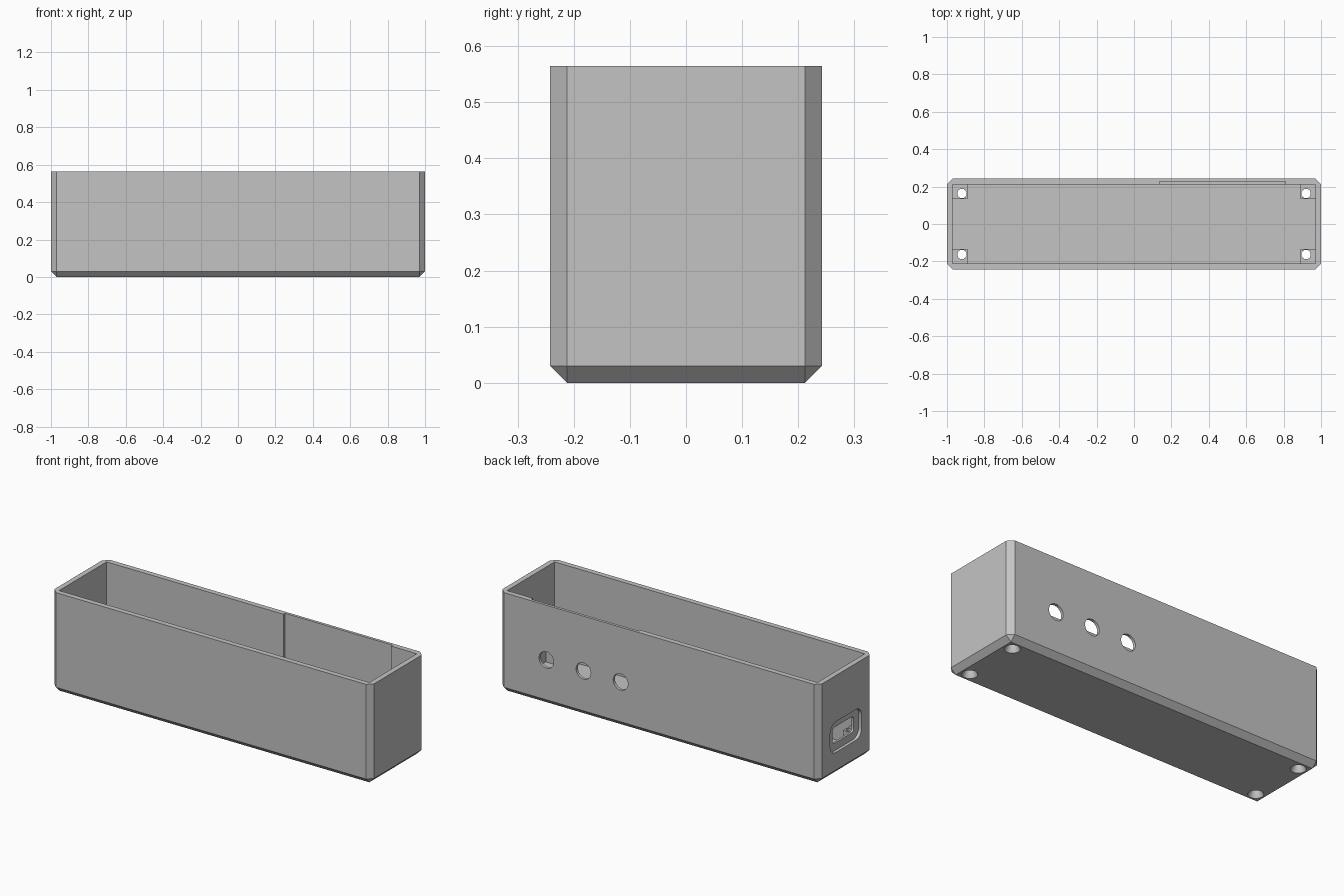
import bpy
import bmesh
import math
from mathutils import Matrix, Vector

default = bpy.data.objects.get("Cube")
if default:
    bpy.data.objects.remove(default, do_unlink=True)

grey = bpy.data.materials.new("plain grey")
grey.use_nodes = True
grey.diffuse_color = (0.55, 0.55, 0.55, 1)
grey.node_tree.nodes["Principled BSDF"].inputs["Base Color"].default_value = (0.55, 0.55, 0.55, 1)

HX, HY, HZ = 1.0, 0.242, 0.565   # half length, half depth, height
WALL = 0.03


def to_object(name, bm):
    bmesh.ops.recalc_face_normals(bm, faces=bm.faces)
    mesh = bpy.data.meshes.new(name)
    bm.to_mesh(mesh)
    bm.free()
    mesh.materials.append(grey)
    obj = bpy.data.objects.new(name, mesh)
    bpy.context.collection.objects.link(obj)
    return obj


def box(name, low, high, bevel=0, segments=1, pick=None):
    """Box between two corners, with chosen edges bevelled."""
    low, high = Vector(low), Vector(high)
    bm = bmesh.new()
    bmesh.ops.create_cube(bm, size=1)
    for v in bm.verts:
        v.co = (low + high) / 2 + v.co * (high - low)
    if bevel:
        edges = [e for e in bm.edges if pick(e)]
        bmesh.ops.bevel(bm, geom=edges, offset=bevel, segments=segments,
                        profile=0.5, affect='EDGES', clamp_overlap=True)
    return to_object(name, bm)


def cylinder(name, centre, r_low, r_high, depth, turn=None):
    bm = bmesh.new()
    bmesh.ops.create_cone(bm, cap_ends=True, segments=32, radius1=r_low, radius2=r_high,
                          depth=depth, matrix=Matrix.Translation(centre) @ (turn or Matrix()))
    return to_object(name, bm)


def combine(target, tool, operation='DIFFERENCE'):
    mod = target.modifiers.new(operation.title(), 'BOOLEAN')
    mod.operation, mod.solver, mod.object = operation, 'EXACT', tool
    bpy.context.view_layer.objects.active = target
    bpy.ops.object.modifier_apply(modifier=mod.name)
    bpy.data.objects.remove(tool, do_unlink=True)


def along_x(e):
    return abs(e.verts[0].co.x - e.verts[1].co.x) > 1e-4


def not_top(e):
    return min(v.co.z for v in e.verts) < HZ - 0.01


# Chamfered shell, hollowed from above
case = box("case", (-HX, -HY, 0), (HX, HY, HZ), 0.03, 1, not_top)
combine(case, box("cavity", (WALL - HX, WALL - HY, WALL), (HX - WALL, HY - WALL, HZ + 0.1)))

# Corner screw posts with countersunk through holes
for sx in (-1, 1):
    for sy in (-1, 1):
        xs = sorted((sx * 0.889, sx * 0.98))
        ys = sorted((sy * 0.133, sy * 0.222))
        combine(case, box("post", (xs[0], ys[0], 0.02), (xs[1], ys[1], 0.14)), 'UNION')
for sx in (-1, 1):
    for sy in (-1, 1):
        x, y = sx * 0.92, sy * 0.163
        combine(case, cylinder("screw_hole", (x, y, 0.1), 0.025, 0.025, 0.3))
        combine(case, cylinder("countersink", (x, y, 0.01), 0.045, 0.025, 0.04))

# Shallow pocket inside the back wall, open at the rim
combine(case, box("pocket", (0.135, 0.19, 0.1), (0.81, 0.226, HZ + 0.1)))

# Three round button holes through the back wall
sideways = Matrix.Rotation(math.pi / 2, 4, 'X')
for i in (-1, 0, 1):
    combine(case, cylinder("button_hole", (0.472 + i * 0.232, HY, 0.255), 0.046, 0.046, 0.1, sideways))

# Rounded port: outer recess and smaller through slot
combine(case, box("port_recess", (-1.1, -0.14, 0.13), (-0.982, 0.14, 0.304), 0.05, 6, along_x))
combine(case, box("port_slot", (-1.1, -0.095, 0.172), (-0.94, 0.095, 0.262), 0.02, 4, along_x))

bpy.ops.object.select_all(action='DESELECT')
case.select_set(True)
bpy.context.view_layer.objects.active = case
bpy.ops.object.shade_smooth_by_angle(angle=math.radians(30))
